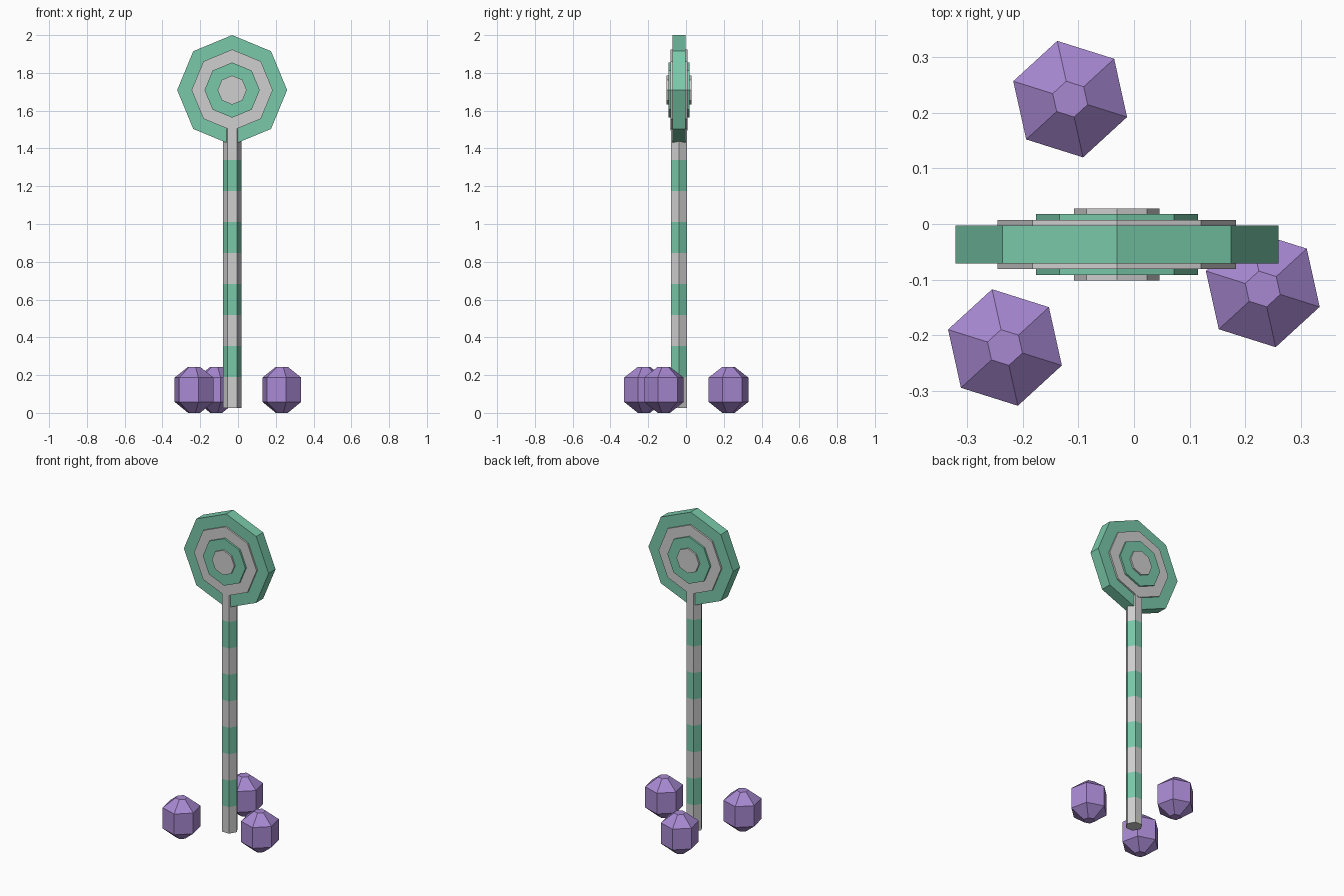
import bpy, bmesh, math
from mathutils import Matrix

if "Cube" in bpy.data.objects:
    bpy.data.objects.remove(bpy.data.objects["Cube"], do_unlink=True)


def material(name, rgb):
    m = bpy.data.materials.new(name)
    m.use_nodes = True
    m.diffuse_color = (*rgb, 1)
    m.node_tree.nodes["Principled BSDF"].inputs["Base Color"].default_value = (*rgb, 1)
    return m


grey = material("light grey", (0.62, 0.62, 0.62))
green = material("mint green", (0.19, 0.58, 0.40))
purple = material("soft purple", (0.39, 0.25, 0.64))


def loft(name, sides, phase, sections, mats, matrix):
    """Stack regular polygons given as (height, radius); bands alternate through mats."""
    bm = bmesh.new()
    rings = []
    for z, r in sections:
        angles = [phase + math.tau * i / sides for i in range(sides)]
        rings.append([bm.verts.new((r * math.cos(a), r * math.sin(a), z)) for a in angles])
    for band, (low, high) in enumerate(zip(rings, rings[1:])):
        for i in range(sides):
            j = (i + 1) % sides
            face = bm.faces.new((low[i], low[j], high[j], high[i]))
            face.material_index = band % len(mats)
    bm.faces.new(rings[0][::-1])
    bm.faces.new(rings[-1]).material_index = (len(sections) - 2) % len(mats)
    bm.transform(matrix)
    bmesh.ops.recalc_face_normals(bm, faces=bm.faces)
    mesh = bpy.data.meshes.new(name)
    bm.to_mesh(mesh)
    bm.free()
    for m in mats:
        mesh.materials.append(m)
    obj = bpy.data.objects.new(name, mesh)
    bpy.context.collection.objects.link(obj)
    return obj


POLE_X, POLE_Y = -0.031, -0.037

# Striped hexagonal pole
stripe = 0.1642
loft("striped_pole", 6, 0, [(0.025 + stripe * i, 0.049) for i in range(10)],
     [grey, green], Matrix.Translation((POLE_X, POLE_Y, 0)))

# Octagonal head: smaller discs are thicker, so they step out on both faces
head = Matrix.Translation((POLE_X, POLE_Y, 1.709)) @ Matrix.Rotation(math.pi / 2, 4, "X")
discs = [("outer_disc", 0.291, 0.034, green), ("middle_disc", 0.215, 0.044, grey),
         ("inner_disc", 0.146, 0.055, green), ("centre_disc", 0.077, 0.065, grey)]
for name, radius, half, mat in discs:
    loft(name, 8, 0, [(-half, radius), (half, radius)], [mat], head)

# Three hexagonal gumdrops around the foot
gum_profile = [(0, 0.033), (0.058, 0.1075), (0.187, 0.1075), (0.244, 0.033)]
spots = {"back": (-0.115, 0.225), "left": (0.232, -0.117), "right": (-0.2325, -0.2225)}
for side, (x, y) in spots.items():
    loft(side + "_gumdrop", 6, math.radians(42.5), gum_profile, [purple],
         Matrix.Translation((x, y, 0)))
